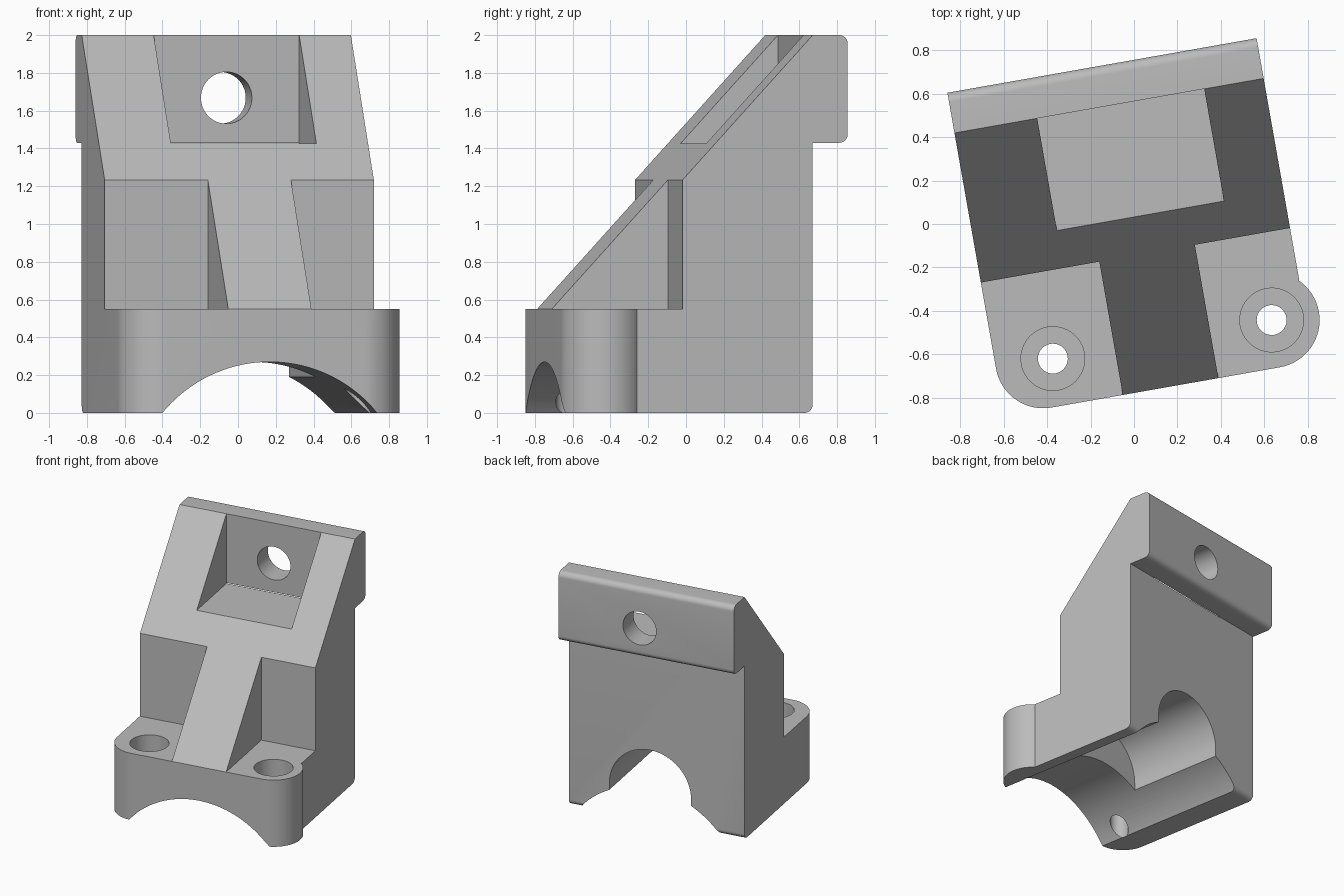
import bpy, bmesh
from math import sin, cos, pi, radians, sqrt
from mathutils import Matrix

if "Cube" in bpy.data.objects:
    bpy.data.objects.remove(bpy.data.objects["Cube"])

MID = 0.036                       # symmetry line of the rib, bores and arches
LEFT, RIGHT = -0.742, 0.705       # side walls
FRONT, STEP, BACK, LIP = -0.767, -0.143, 0.557, 0.745
PAD, TOP, LIP_LOW = 0.55, 2.0, 1.43
CORNER = 0.221


def arc(cx, cy, r, start, end, n=8):
    angles = [radians(start + (end - start) * i / n) for i in range(n + 1)]
    return [(cx + r * cos(a), cy + r * sin(a)) for a in angles]


def circle(cx, cy, r, n=64):
    return arc(cx, cy, r, 0, 360, n)[:-1]


def box(x0, x1, y0, y1):
    return [(x0, y0), (x1, y0), (x1, y1), (x0, y1)]


def prism(name, profile, axis, lo, hi):
    """Extrude a 2D profile along the given axis."""
    place = {"x": lambda a, b, t: (t, a, b),
             "y": lambda a, b, t: (a, t, b),
             "z": lambda a, b, t: (a, b, t)}[axis]
    bm = bmesh.new()
    ends = [[bm.verts.new(place(a, b, t)) for a, b in profile] for t in (lo, hi)]
    for ring in ends:
        bm.faces.new(ring)
    for i in range(len(profile)):
        j = (i + 1) % len(profile)
        bm.faces.new((ends[0][i], ends[0][j], ends[1][j], ends[1][i]))
    bmesh.ops.recalc_face_normals(bm, faces=bm.faces)
    mesh = bpy.data.meshes.new(name)
    bm.to_mesh(mesh)
    bm.free()
    obj = bpy.data.objects.new(name, mesh)
    bpy.context.collection.objects.link(obj)
    return obj


def combine(target, tool, operation="DIFFERENCE"):
    """Apply a boolean and discard the tool."""
    mod = target.modifiers.new("cut", "BOOLEAN")
    mod.operation, mod.solver, mod.object = operation, "EXACT", tool
    bpy.context.view_layer.update()
    graph = bpy.context.evaluated_depsgraph_get()
    mesh = bpy.data.meshes.new_from_object(target.evaluated_get(graph))
    target.modifiers.clear()
    target.data = mesh
    bpy.data.objects.remove(tool)


# Sloped body with a rounded lip along the top of the back
r = 0.045
side = [(FRONT, 0), (FRONT, PAD), (BACK, TOP)]
side += arc(LIP - r, TOP - r, r, 90, 0)
side += arc(LIP - r, LIP_LOW + r, r, 0, -90)
side += [(BACK, LIP_LOW)]
side += arc(BACK - r, r, r, 0, -90)
bracket = prism("mounting_bracket", side, "x", LEFT, RIGHT)

# Flat screw pads on both sides of the central rib
rib = 0.2235
for x0, x1 in ((-1.2, MID - rib), (MID + rib, 1.2)):
    combine(bracket, prism("pad_cutter", box(x0, x1, -1.2, STEP), "z", PAD, 2.2))

# Rounded left front corner
cx, cy = LEFT + CORNER, FRONT + CORNER
corner = arc(cx, cy, CORNER, 180, 270, 16) + [(cx, -1), (-1, -1), (-1, cy)]
combine(bracket, prism("corner_cutter", corner, "z", -0.1, PAD + 0.1))

# Round screw lug bulging from the right front corner
lug_x, lug_y = MID + 0.512, FRONT + CORNER
combine(bracket, prism("corner_cutter", box(lug_x, 1, -1, -0.388), "z", -0.1, PAD + 0.1))
combine(bracket, prism("lug", circle(lug_x, lug_y, CORNER), "z", 0, PAD), "UNION")

# Wide shallow arch underneath, running front to back
wide, drop = 0.752, 0.482
combine(bracket, prism("arch_cutter", circle(MID, -drop, wide, 128), "y", -1.2, 1.2))

# Narrower round-topped channel opening at the back
w = 0.337
channel = arc(MID, 0.247, w, 0, 180, 32) + [(MID - w, -0.1), (MID + w, -0.1)]
combine(bracket, prism("channel_cutter", channel, "y", -0.245, 1.2))

# Pocket in the slope, with a cross hole through the lip
combine(bracket, prism("pocket_cutter", box(MID - 0.391, MID + 0.391, 0.032, BACK),
                       "z", 1.425, 2.2))
combine(bracket, prism("hole_cutter", circle(MID, 1.668, 0.137, 48), "y", 0.4, 1.2))

# Counterbored screw holes
for sx in (-1, 1):
    x = MID + sx * 0.512
    combine(bracket, prism("bore_cutter", circle(x, lug_y, 0.147, 48), "z", 0.3, 0.8))
    combine(bracket, prism("screw_cutter", circle(x, lug_y, 0.069, 32), "z", -0.2, 0.8))

# The whole bracket is turned slightly about the vertical
bracket.data.transform(Matrix.Rotation(radians(10), 4, "Z"))

# Plain grey finish
grey = bpy.data.materials.new("light_grey")
grey.use_nodes = True
colour = (0.5, 0.5, 0.5, 1)
grey.diffuse_color = colour
grey.node_tree.nodes["Principled BSDF"].inputs["Base Color"].default_value = colour
bracket.data.materials.clear()
bracket.data.materials.append(grey)

bpy.ops.object.select_all(action="DESELECT")
bracket.select_set(True)
bpy.context.view_layer.objects.active = bracket
bpy.ops.object.shade_smooth_by_angle(angle=radians(30))
